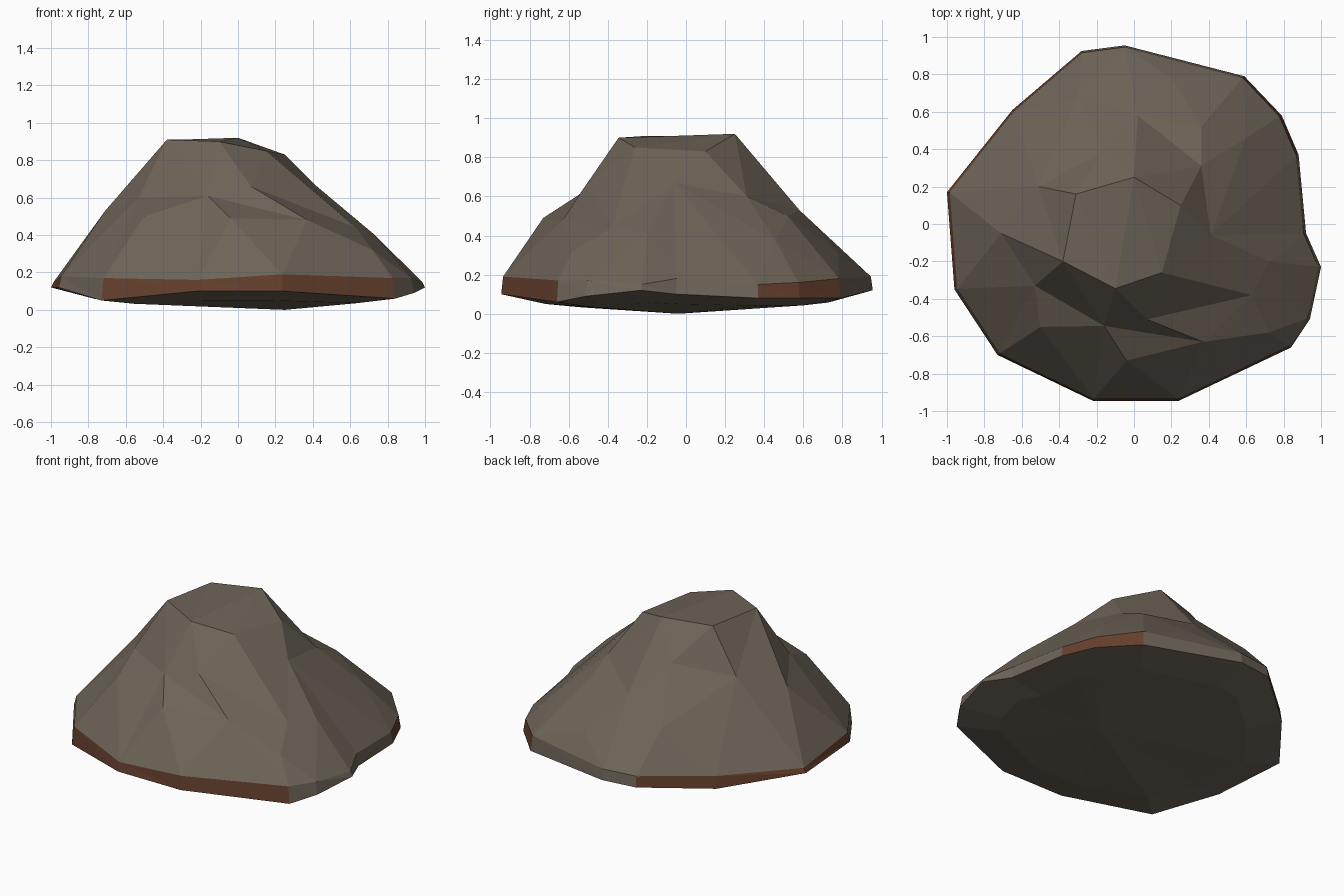
import bpy, bmesh
from mathutils import Vector
from mathutils.geometry import delaunay_2d_cdt

if "Cube" in bpy.data.objects:
    bpy.data.objects.remove(bpy.data.objects["Cube"])


def material(name, rgb):
    m = bpy.data.materials.new(name)
    m.diffuse_color = (*rgb, 1)
    m.use_nodes = True
    m.node_tree.nodes["Principled BSDF"].inputs["Base Color"].default_value = m.diffuse_color
    return m


# Outline of the foot, counter-clockwise: x, y, upper z, lower z
outline = [(-1, .17, .15, .12), (-.96, -.35, .18, .12), (-.73, -.70, .17, .05),
           (-.22, -.945, .16, .10), (.24, -.945, .19, .10), (.84, -.66, .17, .06),
           (.94, -.51, .17, .09), (1, -.23, .15, .12), (.92, -.05, .18, .10),
           (.88, .37, .15, .08), (.79, .58, .16, .08), (.59, .79, .18, .08),
           (-.05, .955, .19, .12), (-.28, .925, .19, .12), (-.65, .61, .17, .09)]
# Flattened summit
summit = [(-.31, .16, .91), (-.38, -.2, .91), (-.1, -.345, .9),
          (.15, -.26, .85), (.25, .1, .83), (0, .25, .92)]
# Knuckles on the slopes
slopes = [(-.16, -.545, .61), (.07, -.51, .66), (.37, -.63, .48), (.63, -.38, .44),
          (.41, -.06, .67), (.36, .31, .60), (.36, .52, .50), (.2, .78, .31),
          (.6, .46, .37), (.02, .58, .53), (-.16, .39, .71), (-.51, .2, .64),
          (-.71, -.05, .53), (-.53, -.33, .60), (-.5, -.55, .50), (-.04, -.73, .49),
          (.72, -.58, .32), (.72, -.2, .41), (-.3, .68, .43)]

n, t = len(outline), len(summit)
k = n + t
rim = [(x * .985, y * .99, zu) for x, y, zu, zl in outline]
points = rim + summit + slopes
creases = [(i, (i + 1) % n) for i in range(n)]
creases += [(n + i, n + (i + 1) % t) for i in range(t)]
creases += [(k, k + 2), (k + 1, k + 3), (k + 4, k + 5), (k + 5, k + 6), (k + 6, k + 7)]

# Faceted upper rock
xy = [Vector(p[:2]) for p in points]
out_xy, _, tris, origin, _, _ = delaunay_2d_cdt(xy, creases, [], 1, 1e-5)
bm = bmesh.new()
verts = [bm.verts.new(p) for p in points]
for tri in tris:
    bm.faces.new([verts[origin[i][0]] for i in tri])

# Side band, with rusty stretches, and shallow underside
low = [bm.verts.new((x, y, zl)) for x, y, zu, zl in outline]
under = [bm.verts.new((x * .76, y * .76, .015 + zl * .35)) for x, y, zu, zl in outline]
foot = bm.verts.new((.25, -.04, 0))
rusty = {0, 2, 3, 4, 9, 10, 13, 14}
for i in range(n):
    j = (i + 1) % n
    for tri in ((verts[i], low[i], low[j]), (verts[i], low[j], verts[j])):
        f = bm.faces.new(tri)
        f.material_index = int(i in rusty)
    bm.faces.new((low[i], under[i], under[j], low[j]))
    bm.faces.new((under[i], foot, under[j]))
bmesh.ops.recalc_face_normals(bm, faces=bm.faces)

mesh = bpy.data.meshes.new("rock")
bm.to_mesh(mesh)
bm.free()
mesh.materials.append(material("grey brown stone", (.155, .127, .097)))
mesh.materials.append(material("rusty brown stone", (.13, .05, .026)))
rock = bpy.data.objects.new("rock", mesh)
bpy.context.collection.objects.link(rock)
